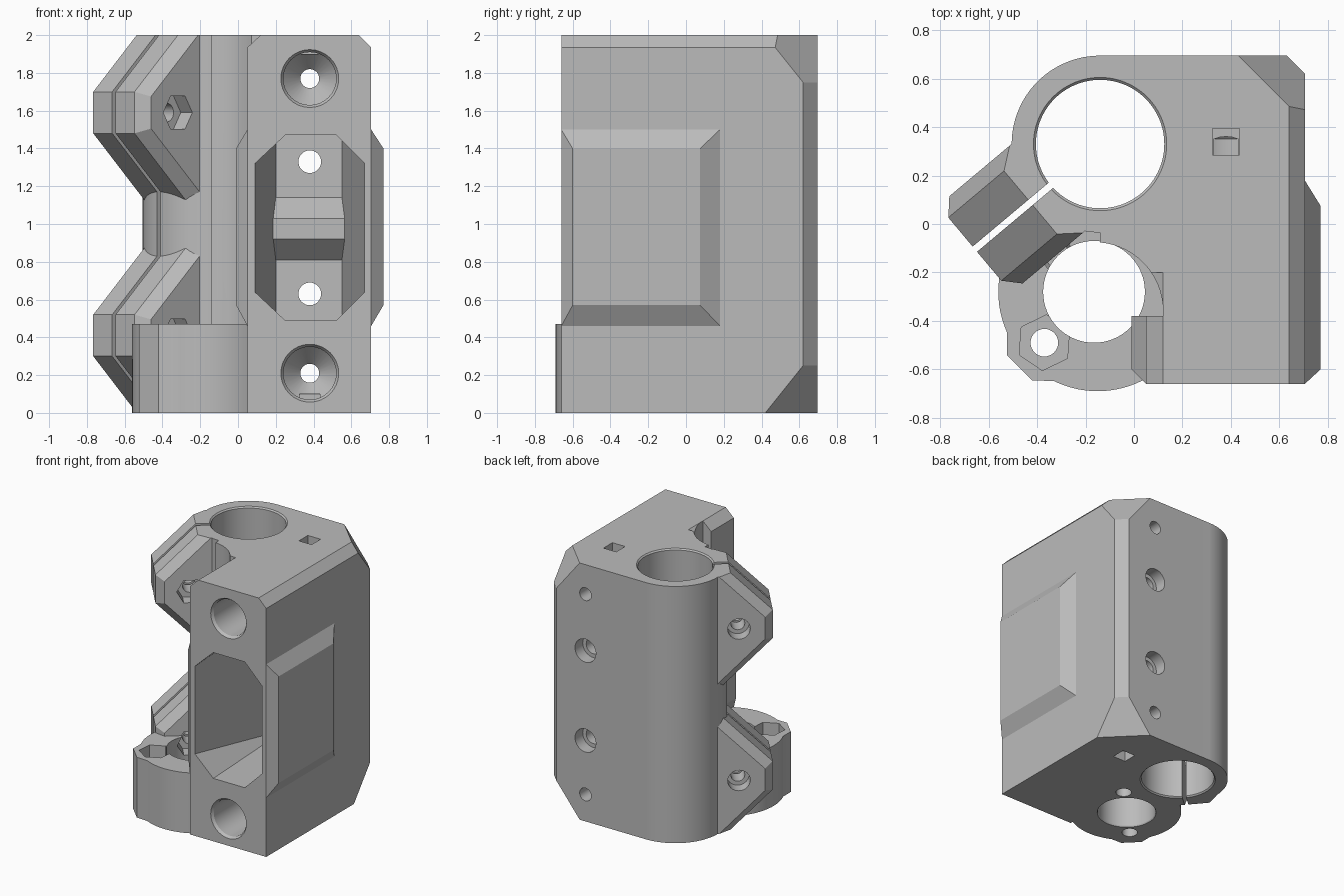
import bpy, bmesh, math
from mathutils import Vector

if "Cube" in bpy.data.objects:
    bpy.data.objects.remove(bpy.data.objects["Cube"], do_unlink=True)

grey = bpy.data.materials.new("plain grey plastic")
grey.use_nodes = True
grey.diffuse_color = (0.5, 0.5, 0.5, 1)
grey.node_tree.nodes["Principled BSDF"].inputs["Base Color"].default_value = (0.5, 0.5, 0.5, 1)


def to_object(name, bm):
    bmesh.ops.recalc_face_normals(bm, faces=bm.faces)
    mesh = bpy.data.meshes.new(name)
    bm.to_mesh(mesh)
    bm.free()
    mesh.materials.append(grey)
    obj = bpy.data.objects.new(name, mesh)
    bpy.context.collection.objects.link(obj)
    return obj


def hull(name, points, planes=()):
    """Convex solid around points, trimmed by (point, normal) planes."""
    bm = bmesh.new()
    for p in points:
        bm.verts.new(p)
    bmesh.ops.convex_hull(bm, input=bm.verts)
    for co, no in planes:
        bmesh.ops.bisect_plane(bm, geom=bm.verts[:] + bm.edges[:] + bm.faces[:],
                               plane_co=co, plane_no=no, clear_outer=True)
        corners = [v.co.copy() for v in bm.verts]
        bm.clear()
        for c in corners:
            bm.verts.new(c)
        bmesh.ops.convex_hull(bm, input=bm.verts)
    bmesh.ops.dissolve_limit(bm, angle_limit=0.01, verts=bm.verts, edges=bm.edges)
    return to_object(name, bm)


def prism(name, outline, z0, z1):
    return hull(name, [(x, y, z) for x, y in outline for z in (z0, z1)])


def turned(name, origin, axis, profile, sides=48, spin=0.0):
    """Solid of revolution: profile is (radius, distance along axis)."""
    bm = bmesh.new()
    rot = Vector(axis).to_track_quat('Z', 'Y')
    rings = []
    for r, d in profile:
        angles = [spin + math.tau * i / sides for i in range(sides)]
        rings.append([bm.verts.new(Vector(origin) + rot @ Vector((r * math.cos(a), r * math.sin(a), d)))
                      for a in angles])
    for a, b in zip(rings, rings[1:]):
        for i in range(sides):
            j = (i + 1) % sides
            bm.faces.new((a[i], a[j], b[j], b[i]))
    bm.faces.new(rings[0])
    bm.faces.new(rings[-1])
    return to_object(name, bm)


def combine(target, tool, operation):
    mod = target.modifiers.new(operation, 'BOOLEAN')
    mod.operation, mod.solver, mod.object = operation, 'EXACT', tool
    graph = bpy.context.evaluated_depsgraph_get()
    mesh = bpy.data.meshes.new_from_object(target.evaluated_get(graph))
    target.modifiers.clear()
    target.data = mesh
    bpy.data.objects.remove(tool, do_unlink=True)


def add(tool):
    combine(body, tool, 'UNION')


def cut(tool):
    combine(body, tool, 'DIFFERENCE')


Z = (0, 0, 1)
bearing = Vector((-0.14, 0.33, 0))
screw = Vector((-0.165, -0.28, 0))
turn = math.radians(220)
U = Vector((math.cos(turn), math.sin(turn), 0))     # outward along the clamp slit
V = Vector((math.sin(turn), -math.cos(turn), 0))    # across the clamp slit


def clamp(u, v, z):
    return bearing + U * u + V * v + Vector((0, 0, z))


# Main block with chamfered top edges and back corner
section = [(0.05, 0), (0.705, 0), (0.705, 1.935), (0.64, 2), (0.12, 2), (0.05, 1.935)]
body = hull("clamp_body", [(x, y, z) for x, z in section for y in (-0.66, 0.695)],
            [((0.705, 0.62, 1), (1, 1, 0)),
             ((0.705, 0.62, 1.75), (1, 1, 0.8)),
             ((0.705, 0.62, 0.25), (1, 1, -0.8))])

# Rear web and bearing tube, hollowed for the lead screw
add(prism("web", [(-0.14, -0.2), (0.3, -0.2), (0.3, 0.695), (-0.14, 0.695)], 0, 2))
add(turned("bearing_tube", bearing, Z, [(0.365, 0), (0.365, 2)], 96))
arc = [(-0.165 + 0.285 * math.cos(math.pi * i / 32), -0.36 + 0.285 * math.sin(math.pi * i / 32))
       for i in range(33)]
cut(prism("screw_clearance", arc + [(0.12, -0.38), (-0.45, -0.38)], 0.47, 2.1))

# Lower flange with nut boss
add(turned("flange", (-0.15, -0.28, 0), Z, [(0.41, 0), (0.41, 0.47)], 96))
add(prism("nut_boss", [(-0.525, -0.43), (-0.525, -0.54), (-0.42, -0.645), (-0.3, -0.65), (-0.3, -0.3)], 0, 0.47))

# Side swellings around the cavity
right, left = [], []
for z_out, z_in in ((0.46, 0.57), (1.5, 1.4)):
    right += [(x, y, z_out) for x in (0.6, 0.705) for y in (-0.66, 0.18)]
    right += [(0.77, -0.6, z_in), (0.77, 0.075, z_in)]
    left += [(x, y, z_out) for x in (0.05, 0.15) for y in (-0.66, -0.38)]
    left += [(-0.01, -0.6, z_in), (-0.01, -0.38, z_in)]
add(hull("right_swelling", right))
add(hull("left_swelling", left))

# Clamp lugs, mirrored top to bottom, on both sides of the slit
wide = [(0.1, 0.905), (0.675, 1.48), (0.675, 1.70), (0.375, 2), (0.1, 2)]
narrow = [(0.1, 0.99), (0.615, 1.505), (0.615, 1.675), (0.29, 2), (0.1, 2)]
for upper in (True, False):
    for side in (1, -1):
        layers = [(wide, 0.0), (wide, 0.17), (narrow, 0.235)]
        add(hull("lug", [clamp(u, side * v, z if upper else 2 - z)
                         for outline, v in layers for u, z in outline]))

# Bearing bore with bevelled mouths, slit and lead screw hole
cut(turned("bore", bearing, Z, [(0.285, -0.01), (0.265, 0.01), (0.265, 1.99), (0.285, 2.01)], 96))
cut(hull("slit", [clamp(u, v, z) for u in (0.2, 0.8) for v in (-0.014, 0.014) for z in (-0.1, 2.1)]))
cut(turned("screw_hole", screw, Z, [(0.22, -0.01), (0.21, 0.01), (0.21, 0.6)], 64))

# Clamp screw holes with nut trap and head recess
for z in (0.41, 1.59):
    cut(turned("clamp_hole", clamp(0.43, 0, z), V, [(0.05, -0.4), (0.05, 0.4)], 24))
    cut(turned("nut_trap", clamp(0.43, 0, z), V, [(0.1, -0.4), (0.1, -0.14)], 6))
    cut(turned("head_recess", clamp(0.43, 0, z), V, [(0.08, 0.14), (0.08, 0.4)], 32))

# Flange fixings
cut(turned("flange_hole", (-0.37, -0.49, 0), Z, [(0.057, -0.1), (0.057, 0.6)], 32))
cut(turned("flange_nut", (-0.37, -0.49, 0), Z, [(0.115, 0.37), (0.115, 0.5)], 6, 0.45))
cut(turned("web_hole", (0.04, -0.07, 0), Z, [(0.057, -0.1), (0.057, 0.4)], 32))

# Front cavity with a ridge on its back wall
mouth = [(x, -0.67, z) for x in (0.25, 0.52) for z in (0.49, 1.47)]
mouth += [(x, -0.67, z) for x in (0.09, 0.67) for z in (0.64, 1.32)]
cut(hull("cavity", mouth + [(x, 0.3, z) for x in (0.2, 0.55) for z in (0.49, 1.47)]))
add(hull("ridge", [(x, y, z) for x in (0.17, 0.58)
                   for y, z in ((0.18, 0.92), (0.18, 1.03), (0.31, 0.8), (0.31, 1.15))]))

# Rod sockets and back screw holes
for z in (0.21, 1.77):
    cut(turned("rod_socket", (0.38, 0, z), (0, 1, 0),
               [(0.16, -0.67), (0.14, -0.64), (0.14, 0.35), (0.05, 0.45), (0.05, 0.75)], 32))
for z in (0.63, 1.33):
    cut(turned("back_hole", (0.38, 0, z), (0, 1, 0),
               [(0.06, 0.2), (0.06, 0.6), (0.09, 0.6), (0.09, 0.75)], 32))

# Square nut slots in the top and bottom
for z0, z1 in ((-0.1, 0.1), (1.9, 2.1)):
    cut(prism("nut_slot", [(x, y) for x in (0.325, 0.435) for y in (0.285, 0.395)], z0, z1))

# Keep one material and smooth the round surfaces only
body.data.materials.clear()
body.data.materials.append(grey)
body.data.polygons.foreach_set("material_index", [0] * len(body.data.polygons))
bpy.ops.object.select_all(action='DESELECT')
body.select_set(True)
bpy.context.view_layer.objects.active = body
bpy.ops.object.shade_smooth_by_angle(angle=math.radians(25))
